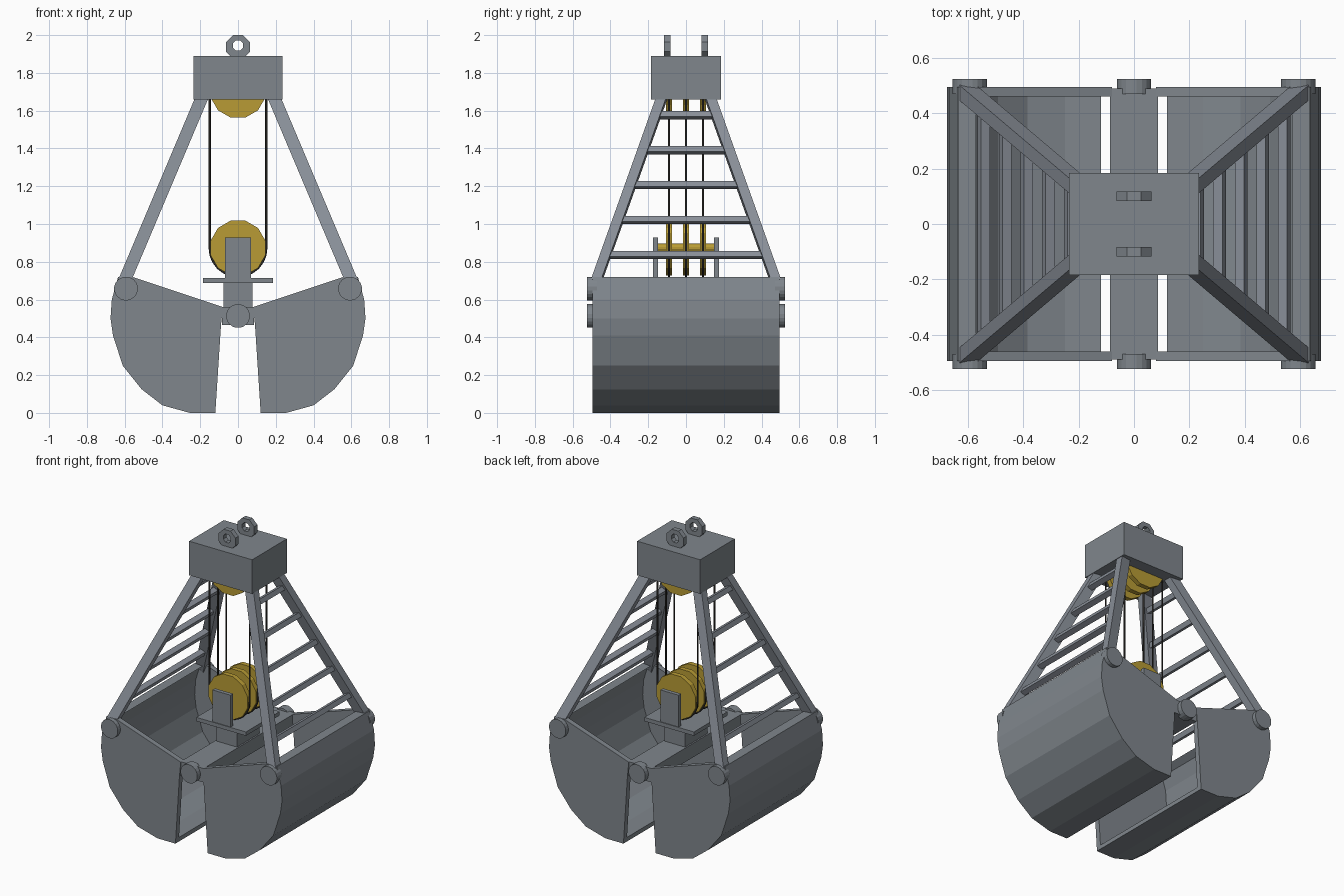
import bpy, bmesh
from math import sin, cos, pi
from mathutils import Vector

cube = bpy.data.objects.get("Cube")
if cube:
    bpy.data.objects.remove(cube)


def material(name, rgb):
    m = bpy.data.materials.new(name)
    m.use_nodes = True
    m.diffuse_color = (*rgb, 1)
    m.node_tree.nodes["Principled BSDF"].inputs["Base Color"].default_value = (*rgb, 1)
    return m


STEEL = material("steel grey", (0.215, 0.24, 0.265))
FRAME = material("frame grey", (0.25, 0.275, 0.315))
GOLD = material("sheave yellow", (0.48, 0.33, 0.035))
ROPE = material("rope black", (0.025, 0.023, 0.02))


def finish(name, bm, mat):
    bmesh.ops.recalc_face_normals(bm, faces=bm.faces[:])
    me = bpy.data.meshes.new(name)
    bm.to_mesh(me)
    bm.free()
    me.materials.append(mat)
    ob = bpy.data.objects.new(name, me)
    bpy.context.collection.objects.link(ob)
    return ob


def prism(name, points, y0, y1, mat):
    """Extrude an XZ outline along y."""
    bm = bmesh.new()
    face = bm.faces.new([bm.verts.new((x, y0, z)) for x, z in points])
    new = bmesh.ops.extrude_face_region(bm, geom=[face])["geom"]
    bmesh.ops.translate(bm, vec=(0, y1 - y0, 0),
                        verts=[v for v in new if isinstance(v, bmesh.types.BMVert)])
    return finish(name, bm, mat)


def box(name, x, y0, y1, z0, z1, mat):
    return prism(name, [(-x, z0), (x, z0), (x, z1), (-x, z1)], y0, y1, mat)


def ring(radius, sides, cx=0, cz=0):
    step = 2 * pi / sides
    return [(cx + radius * cos((i + 0.5) * step), cz + radius * sin((i + 0.5) * step))
            for i in range(sides)]


def bar(name, a, b, across, wide, thick, mat):
    """Rectangular bar from a to b; its width runs along the across direction."""
    a, b = Vector(a), Vector(b)
    d = (b - a).normalized()
    u = Vector(across)
    u = (u - d * u.dot(d)).normalized()
    v = d.cross(u)
    bm = bmesh.new()
    ends = []
    for p in (a, b):
        ends.append([bm.verts.new(p + u * wide / 2 * i + v * thick / 2 * j)
                     for i, j in ((-1, -1), (1, -1), (1, 1), (-1, 1))])
    for e in ends:
        bm.faces.new(e)
    for i in range(4):
        k = (i + 1) % 4
        bm.faces.new((ends[0][i], ends[0][k], ends[1][k], ends[1][i]))
    return finish(name, bm, mat)


# Head block with two pierced lifting lugs
box("head_block", 0.235, -0.185, 0.185, 1.66, 1.89, STEEL)
for tag, y in (("front", -0.1), ("back", 0.1)):
    outer, inner = ring(0.068, 8, 0, 1.938), ring(0.03, 8, 0, 1.945)
    bm = bmesh.new()
    loops = [[bm.verts.new((px, py, pz)) for px, pz in pts]
             for py in (y - 0.017, y + 0.017) for pts in (outer, inner)]
    for p, q in ((0, 1), (1, 3), (3, 2), (2, 0)):
        for i in range(8):
            k = (i + 1) % 8
            bm.faces.new((loops[p][i], loops[p][k], loops[q][k], loops[q][i]))
    finish(tag + "_lifting_lug", bm, STEEL)


# Frame legs and rungs
def leg_point(sx, sy, z):
    t = (z - 0.72) / 0.94
    return Vector((sx * (0.592 - 0.397 * t), sy * (0.467 - 0.336 * t), z))


for sx, side in ((1, "left"), (-1, "right")):
    for sy, end in ((-1, "front"), (1, "back")):
        bar(f"{side}_{end}_leg", leg_point(sx, sy, 0.69), leg_point(sx, sy, 1.68),
            (0, 1, 0), 0.052, 0.066, FRAME)
    slope = leg_point(sx, 1, 1.6) - leg_point(sx, 1, 0.8)
    slope.y = 0
    for i in range(5):
        z = 0.836 + 0.185 * i
        bar(f"{side}_rung_{i + 1}", leg_point(sx, -1, z), leg_point(sx, 1, z),
            slope, 0.032, 0.036, FRAME)

# Clamshell buckets: curved shell closed by two end plates
OUTER = [(0.635, 0.72), (0.668, 0.6), (0.675, 0.5), (0.662, 0.41), (0.61, 0.25),
         (0.51, 0.125), (0.4, 0.04), (0.255, 0), (0.12, 0)]
INNER = [(0.12, 0.028), (0.25, 0.028), (0.385, 0.065), (0.492, 0.145), (0.585, 0.265),
         (0.635, 0.415), (0.645, 0.5), (0.638, 0.6), (0.61, 0.69), (0.57, 0.72)]
for sx, side in ((1, "left"), (-1, "right")):
    flip = lambda pts: [(sx * x, z) for x, z in pts]
    prism(side + "_bucket_shell", flip(OUTER + INNER), -0.49, 0.49, STEEL)
    plate = flip(OUTER + [(0.09, 0.466), (0.08, 0.56), (0.56, 0.72)])
    for sy, end in ((-1, "front"), (1, "back")):
        prism(f"{side}_bucket_{end}_plate", plate, sy * 0.46, sy * 0.495, STEEL)
        prism(f"{side}_{end}_pin", ring(0.063, 20, sx * 0.593, 0.658),
              sy * 0.47, sy * 0.523, STEEL)

# Centre hinge beam, pedestal and sheave cradle
box("hinge_beam", 0.086, -0.49, 0.49, 0.466, 0.56, STEEL)
box("pedestal", 0.076, -0.12, 0.12, 0.55, 0.7, STEEL)
box("cradle_plate", 0.185, -0.18, 0.18, 0.688, 0.714, STEEL)
for sy, end in ((-1, "front"), (1, "back")):
    box(end + "_cradle_cheek", 0.068, sy * 0.148, sy * 0.175, 0.7, 0.928, STEEL)
    prism(end + "_hinge_pin", ring(0.063, 20, 0, 0.513), sy * 0.47, sy * 0.523, STEEL)

# Sheaves, axles and ropes
LOW, HIGH, R = 0.873, 1.708, 0.15
for tag, z in (("lower", LOW), ("upper", HIGH)):
    prism(tag + "_axle", ring(0.024, 12, 0, z), -0.15, 0.15, GOLD)
    for i, y in enumerate((-0.09, 0, 0.09)):
        prism(f"{tag}_sheave_{i + 1}", ring(R, 12, 0, z), y - 0.016, y + 0.016, GOLD)

for i, y in enumerate((-0.09, 0, 0.09)):
    path = [(-R, HIGH)]
    path += [(-R * cos(k * pi / 12), LOW - R * sin(k * pi / 12)) for k in range(13)]
    path += [(R, HIGH)]
    curve = bpy.data.curves.new(f"rope_{i + 1}", "CURVE")
    curve.dimensions = "3D"
    curve.bevel_depth = 0.006
    curve.bevel_resolution = 1
    spline = curve.splines.new("POLY")
    spline.points.add(len(path) - 1)
    for point, (x, z) in zip(spline.points, path):
        point.co = (x, y, z, 1)
    curve.materials.append(ROPE)
    bpy.context.collection.objects.link(bpy.data.objects.new(f"rope_{i + 1}", curve))
